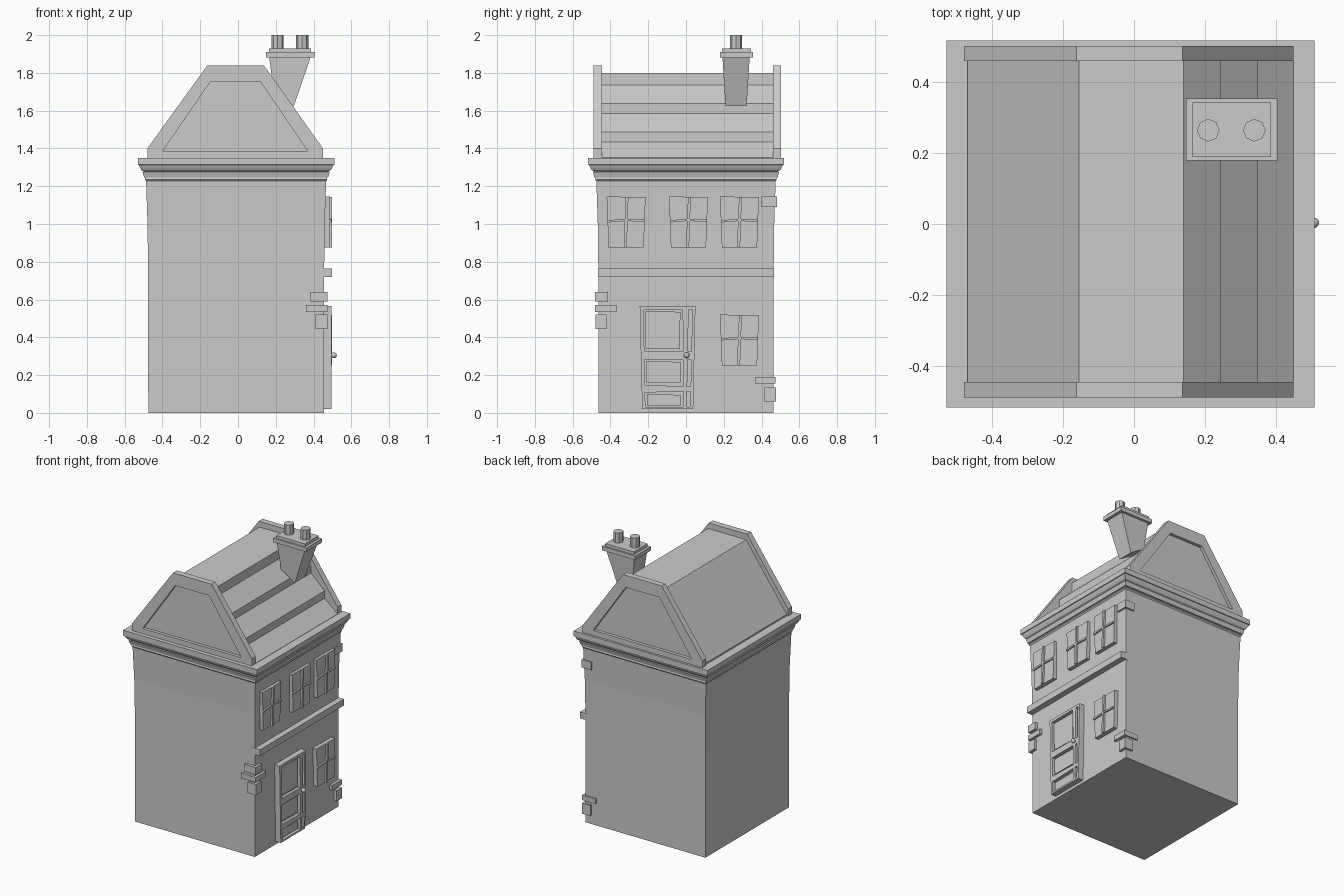
import bpy, bmesh
from mathutils import Vector


def loft(name, loops):
    """Bridge equal-length loops of 3D points and cap both ends."""
    bm = bmesh.new()
    rings = [[bm.verts.new(p) for p in loop] for loop in loops]
    n = len(rings[0])
    for a, b in zip(rings, rings[1:]):
        for i in range(n):
            j = (i + 1) % n
            bm.faces.new((a[i], a[j], b[j], b[i]))
    bm.faces.new(rings[0])
    bm.faces.new(rings[-1])
    bmesh.ops.recalc_face_normals(bm, faces=bm.faces)
    mesh = bpy.data.meshes.new(name)
    bm.to_mesh(mesh)
    bm.free()
    ob = bpy.data.objects.new(name, mesh)
    bpy.context.collection.objects.link(ob)
    return ob


def prism_x(name, yz, x0, x1):
    return loft(name, [[(x, y, z) for y, z in yz] for x in (x0, x1)])


def prism_y(name, xz, y0, y1):
    return loft(name, [[(x, y, z) for x, z in xz] for y in (y0, y1)])


def box(name, x0, x1, y0, y1, z0, z1):
    return prism_y(name, [(x0, z0), (x1, z0), (x1, z1), (x0, z1)], y0, y1)


def storey(name, levels):
    """Stack of house-footprint rectangles given as (height, outward offset)."""
    cx, hx, hy = -0.01, 0.465, 0.463
    return loft(name, [[(cx + sx * (hx + d), sy * (hy + d), z)
                        for sx, sy in ((-1, -1), (1, -1), (1, 1), (-1, 1))]
                       for z, d in levels])


# Walls, flaring slightly towards the top, and the moulded cornice
storey("walls", [(0, 0), (0.75, 0.001), (1.0, 0.004), (1.24, 0.012)])
storey("cornice", [(1.225, 0.01), (1.235, 0.018), (1.245, 0.015), (1.247, 0.022),
                   (1.275, 0.03), (1.278, 0.022), (1.285, 0.036), (1.30, 0.045),
                   (1.312, 0.05), (1.314, 0.055), (1.35, 0.055)])

# Roof: plain left slope, three stepped courses on the right
prism_y("roof", [(-0.47, 1.34), (-0.47, 1.36), (-0.155, 1.80), (0.14, 1.80),
                 (0.14, 1.735), (0.245, 1.637), (0.245, 1.585), (0.35, 1.487),
                 (0.35, 1.435), (0.45, 1.352), (0.45, 1.34)], -0.46, 0.48)

# Gable walls with a recessed panel on the outside
outer = [(-0.48, 1.345), (0.45, 1.345), (0.45, 1.40), (0.137, 1.84), (-0.162, 1.84), (-0.48, 1.40)]
inner = [(-0.397, 1.386), (0.368, 1.386), (0.366, 1.391), (0.117, 1.755), (-0.145, 1.755), (-0.395, 1.391)]
for name, y_in, y_out, y_rec in (("front_gable", -0.446, -0.49, -0.468),
                                 ("back_gable", 0.461, 0.503, 0.481)):
    loft(name, [[(x, y, z) for x, z in prof] for prof, y in
                ((outer, y_in), (outer, y_out), (inner, y_out), (inner, y_rec))])

# Chimney stack tapering downwards, stepped cap and two octagonal pots
stack = [((0.165, 1.885), 0.072), ((0.385, 1.885), 0.072), ((0.296, 1.625), 0.056), ((0.19, 1.69), 0.058)]
loft("chimney_stack", [[(x, 0.265 + s * h, z) for (x, z), h in stack] for s in (-1, 1)])
box("chimney_cap_lower", 0.147, 0.405, 0.18, 0.354, 1.882, 1.91)
box("chimney_cap_upper", 0.165, 0.387, 0.19, 0.343, 1.91, 1.93)
for x in (0.21, 0.34):
    bpy.ops.mesh.primitive_cylinder_add(vertices=8, radius=0.032, depth=0.075,
                                        location=(x, 0.265, 1.9625))
    bpy.context.object.name = "chimney_pot"

# String course between the storeys
box("string_course", 0.44, 0.497, -0.466, 0.466, 0.72, 0.765)


# Crooked windows: tapered slab with raised glazing bars
def window(y, z):
    def part(name, pts, x):
        prism_x(name, [(y + a, z + b) for a, b in pts], 0.44, x)
    part("window_pane", [(-0.093, -0.135), (0.093, -0.135), (0.103, 0.133), (-0.103, 0.135)], 0.484)
    part("window_mullion", [(-0.012, -0.135), (0.003, -0.135), (0.008, 0), (0.012, 0.134),
                            (-0.002, 0.134), (-0.008, 0)], 0.497)
    part("window_transom", [(-0.098, -0.002), (0, 0.006), (0.098, 0.001),
                            (0.098, 0.013), (0, 0.017), (-0.098, 0.01)], 0.495)


for y, z in ((-0.317, 1.01), (0.013, 1.01), (0.283, 1.01), (0.283, 0.385)):
    window(y, z)

# Door: recessed backing, stiles, rails and raised panels
prism_x("door_backing", [(-0.232, 0.02), (0.038, 0.02), (0.05, 0.565), (-0.245, 0.565)], 0.44, 0.473)
bars = [
    [(-0.232, 0.02), (-0.215, 0.02), (-0.225, 0.565), (-0.245, 0.565)],
    [(-0.012, 0.02), (0.004, 0.02), (0.014, 0.565), (-0.018, 0.565)],
    [(0.022, 0.02), (0.038, 0.02), (0.05, 0.565), (0.034, 0.565)],
    [(-0.235, 0.545), (0.05, 0.548), (0.05, 0.565), (-0.245, 0.565)],
    [(-0.235, 0.283), (0.042, 0.283), (0.044, 0.325), (-0.235, 0.328)],
    [(-0.232, 0.107), (0.038, 0.115), (0.04, 0.14), (-0.235, 0.147)],
    [(-0.232, 0.02), (0.038, 0.02), (0.038, 0.032), (-0.232, 0.032)],
]
for pts in bars:
    prism_x("door_frame", pts, 0.46, 0.495)
panels = [
    [(-0.213, 0.342), (-0.032, 0.337), (-0.03, 0.535), (-0.217, 0.538)],
    [(-0.208, 0.16), (-0.03, 0.16), (-0.03, 0.27), (-0.213, 0.273)],
    [(-0.207, 0.04), (-0.026, 0.04), (-0.03, 0.095), (-0.207, 0.1)],
]
for pts in panels:
    prism_x("door_panel", pts, 0.46, 0.483)
bpy.ops.mesh.primitive_uv_sphere_add(segments=12, ring_count=8, radius=0.015, location=(0.508, 0.003, 0.305))
bpy.context.object.name = "door_knob"
bpy.ops.object.shade_smooth()

# Corner stones wrapping the two corners of the door side
stones = [
    (0.385, -0.482, -0.413, 0.59, 0.64), (0.36, -0.482, -0.367, 0.535, 0.57),
    (0.41, -0.48, -0.42, 0.445, 0.52), (0.40, 0.40, 0.481, 1.09, 1.145),
    (0.37, 0.366, 0.474, 0.155, 0.19), (0.41, 0.416, 0.476, 0.06, 0.135),
]
for x0, y0, y1, z0, z1 in stones:
    box("corner_stone", x0, 0.475, y0, y1, z0, z1)
